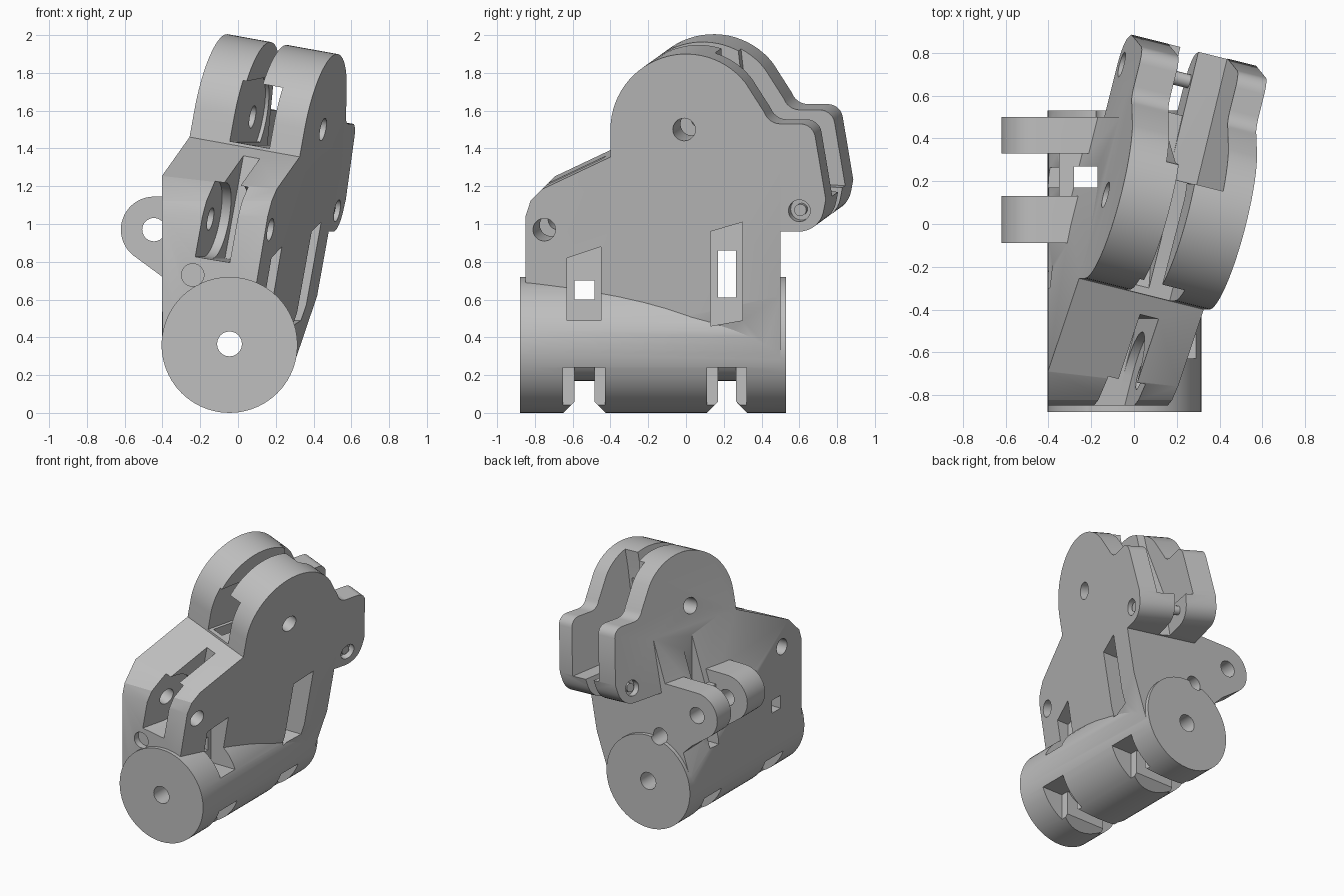
import bpy, bmesh, math
from mathutils import Vector

if "Cube" in bpy.data.objects:
    bpy.data.objects.remove(bpy.data.objects["Cube"])

N = Vector((1, -0.25, -0.18)).normalized()   # pivot axis of the tilted plates
CX, CZ, R = -0.045, 0.36, 0.36               # base barrel axis and radius
WIDTH = 0.61                                 # total thickness across the plates

grey = bpy.data.materials.new("plain grey")
grey.diffuse_color = (0.52, 0.52, 0.52, 1)
grey.use_nodes = True
grey.node_tree.nodes["Principled BSDF"].inputs["Base Color"].default_value = grey.diffuse_color


def make(name, bm):
    bmesh.ops.recalc_face_normals(bm, faces=bm.faces)
    me = bpy.data.meshes.new(name)
    bm.to_mesh(me)
    bm.free()
    ob = bpy.data.objects.new(name, me)
    bpy.context.collection.objects.link(ob)
    me.materials.append(grey)
    return ob


def extrude(name, pts, vec):
    bm = bmesh.new()
    a = [bm.verts.new(p) for p in pts]
    b = [bm.verts.new(Vector(p) + vec) for p in pts]
    bm.faces.new(a)
    bm.faces.new(b[::-1])
    for i in range(len(a)):
        j = (i + 1) % len(a)
        bm.faces.new((a[i], b[i], b[j], a[j]))
    return make(name, bm)


def on_plate(y, z):
    return Vector((0.45 + 0.25 * (y + 0.01) + 0.18 * (z - 1.5), y, z))


def plate(name, yz, t0, t1):
    """Outline on the right outer face, extruded along the pivot axis."""
    return extrude(name, [on_plate(*p) + N * t0 for p in yz], N * (t1 - t0))


def along_y(name, xz, y0, y1):
    return extrude(name, [(x, y0, z) for x, z in xz], Vector((0, y1 - y0, 0)))


def along_x(name, yz, x0, x1):
    return extrude(name, [(x0, y, z) for y, z in yz], Vector((x1 - x0, 0, 0)))


def arc(cx, cy, r, a0=0, a1=360, n=32):
    full = abs(a1 - a0) == 360
    return [(cx + r * math.cos(math.radians(a0 + (a1 - a0) * i / n)),
             cy + r * math.sin(math.radians(a0 + (a1 - a0) * i / n)))
            for i in range(n if full else n + 1)]


def rect(a0, b0, a1, b1):
    return [(a0, b0), (a1, b0), (a1, b1), (a0, b1)]


def combine(target, other, op):
    m = target.modifiers.new("b", 'BOOLEAN')
    m.operation, m.solver, m.object = op, 'EXACT', other
    bpy.context.view_layer.objects.active = target
    bpy.ops.object.modifier_apply(modifier="b")
    bpy.data.objects.remove(other, do_unlink=True)


# main housing: tilted block, trimmed and blended into the barrel
bm = bmesh.new()
for y, z in [(-1.3, 0.62), (-1.3, 0.93), (-0.39, 1.36), (0.5, 1.36), (0.75, 0.96), (0.75, 0.62)]:
    p = on_plate(y, z)
    bm.verts.new(p)
    bm.verts.new(p - N * WIDTH)
bmesh.ops.convex_hull(bm, input=bm.verts)
for co, no in [((0, -0.85, 0), (0, -1, 0)), ((0, 0.5, 0), (0, 1, 0)), ((-0.402, 0, 0), (-1, 0, 0)),
               ((0, -0.85, 1.04), (0, -0.95, 0.31)), ((0, -0.82, 1.125), (0, -0.7, 0.7))]:
    bmesh.ops.bisect_plane(bm, geom=bm.verts[:] + bm.edges[:] + bm.faces[:],
                           plane_co=co, plane_no=no, clear_outer=True)
    bmesh.ops.holes_fill(bm, edges=bm.edges)
for y, cx, r in [(-0.85, -0.18, 0.22), (0.5, CX, R - 0.003)]:
    for x, z in arc(cx, CZ, r, n=48):
        bm.verts.new((x, y, z))
pts = [v.co.copy() for v in bm.verts]
bm.free()
bm = bmesh.new()
for p in pts:
    bm.verts.new(p)
bmesh.ops.convex_hull(bm, input=bm.verts)
bmesh.ops.delete(bm, geom=[v for v in bm.verts if not v.link_faces], context='VERTS')
body = make("bracket_body", bm)

# base barrel
combine(body, along_y("barrel", arc(CX, CZ, R, n=56), -0.88, 0.53), 'UNION')

# side lugs
lug = arc(-0.445, 0.97, 0.175, 90, 230, 20) + [(-0.40, 0.72), (-0.30, 0.62), (-0.12, 0.62), (-0.12, 1.145)]
for y0, y1 in [(-0.09, 0.13), (0.33, 0.5)]:
    combine(body, along_y("lug", lug, y0, y1), 'UNION')
combine(body, along_y("lug_web", rect(-0.35, 0.75, -0.15, 1.05), 0.12, 0.34), 'UNION')

# round head with rear ear
head = ([(-0.4, 0.98), (-0.4, 1.36)] + arc(0, 1.5, 0.4, 180, 38, 28)
        + arc(0.50, 1.62, 0.09, 200, 270, 6) + arc(0.605, 1.45, 0.08, 90, 10, 7)
        + [(0.74, 1.13)] + arc(0.6, 1.09, 0.13, -10, -90, 8) + [(0.3, 0.96)])
combine(body, plate("head", head, 0, -WIDTH), 'UNION')

# cuts in the head: narrow gap, pivot pocket, wide rear gap above a lip
gap = [(-0.6, 1.375), (-0.37, 1.375), (-0.2, 1.2), (0.44, 1.12), (0.44, 0.8), (1.2, 0.8), (1.2, 2.3), (-0.6, 2.3)]
combine(body, plate("gap", gap, -0.28, -0.37), 'DIFFERENCE')
pocket = arc(-0.01, 1.5, 0.22, -36, 75, 14) + [(-0.6, 1.68), (-0.6, 1.371)]
combine(body, plate("pocket", pocket, -0.17, -0.39), 'DIFFERENCE')
rear = [(0.15, 1.15), (1.2, 1.1), (1.2, 2.2), (0.12, 2.2), (0.12, 1.75)]
combine(body, plate("rear_right", rear, -0.14, -0.30), 'DIFFERENCE')
rear = [(0.4, 1.15), (1.2, 1.1), (1.2, 2.2), (0.15, 2.2), (0.2, 1.75)]
combine(body, plate("rear_left", rear, -0.30, -0.43), 'DIFFERENCE')

# cuts in the front slope: slot and round pocket
combine(body, plate("front_slot", rect(-1.2, 0.77, -0.49, 1.345), -0.19, -0.28), 'DIFFERENCE')
front_pocket = arc(-0.75, 0.97, 0.2, -90, 90, 18) + [(-1.2, 1.17), (-1.2, 0.77)]
combine(body, plate("front_pocket", front_pocket, -0.15, -0.33), 'DIFFERENCE')

# pivot holes across the plates and screw recesses
for y, z in [(-0.01, 1.5), (-0.75, 0.97)]:
    combine(body, plate("pivot_hole", arc(y, z, 0.06, n=20), 0.3, -1), 'DIFFERENCE')
for t0, t1 in [(0.1, -0.05), (-0.56, -0.7)]:
    combine(body, plate("recess", arc(0.6, 1.07, 0.058, n=20), t0, t1), 'DIFFERENCE')

# holes along the barrel
for x, z, r, y0, y1 in [(CX, 0.365, 0.066, -1, 1), (-0.445, 0.97, 0.062, -0.3, 0.7),
                        (-0.24, 0.73, 0.06, -1, -0.8), (-0.13, 0.73, 0.06, 0.35, 0.7)]:
    combine(body, along_y("bore", arc(x, z, r, n=24), y0, y1), 'DIFFERENCE')

# strap channels: side pocket, through slot, notch around the hub
for y0, y1, zs, through in [(-0.63, -0.45, (0.49, 0.49, 0.88, 0.82), (0.60, 0.70)),
                            (0.13, 0.30, (0.46, 0.49, 1.01, 0.96), (0.61, 0.86))]:
    a, b = y0 + 0.04, y1 - 0.035
    side = [(y0, zs[0]), (y1, zs[1]), (y1, zs[2]), (y0, zs[3])]
    combine(body, along_x("side_pocket", side, 0.08, 1), 'DIFFERENCE')
    combine(body, along_x("through_slot", rect(a, through[0], b, through[1]), -1, 1), 'DIFFERENCE')
    flare = [(a, 0.24), (a, 0.06), (a - 0.1, -0.04), (b + 0.1, -0.04), (b, 0.06), (b, 0.24)]
    for outline, x0, x1 in [(flare, -0.6, 0.6), (rect(y0 - 0.02, -0.1, y1 + 0.02, 0.24), 0.12, 0.6),
                            (rect(y0 - 0.02, -0.1, y1 + 0.02, 0.24), -0.6, -0.21)]:
        notch = along_x("notch", outline, x0, x1)
        combine(notch, along_y("hub", arc(CX, CZ, 0.19, n=40), y0 - 0.2, y1 + 0.2), 'DIFFERENCE')
        combine(body, notch, 'DIFFERENCE')
combine(body, along_y("left_channel", rect(-0.28, -0.1, -0.17, 1.4), 0.17, 0.27), 'DIFFERENCE')

# cross pin of the rear ears
pin = plate("cross_pin", arc(0.6, 1.07, 0.032, n=16), -0.02, -0.59)

for ob in (body, pin):
    bpy.ops.object.select_all(action='DESELECT')
    ob.select_set(True)
    bpy.context.view_layer.objects.active = ob
    bpy.ops.object.shade_smooth_by_angle(angle=math.radians(25))
